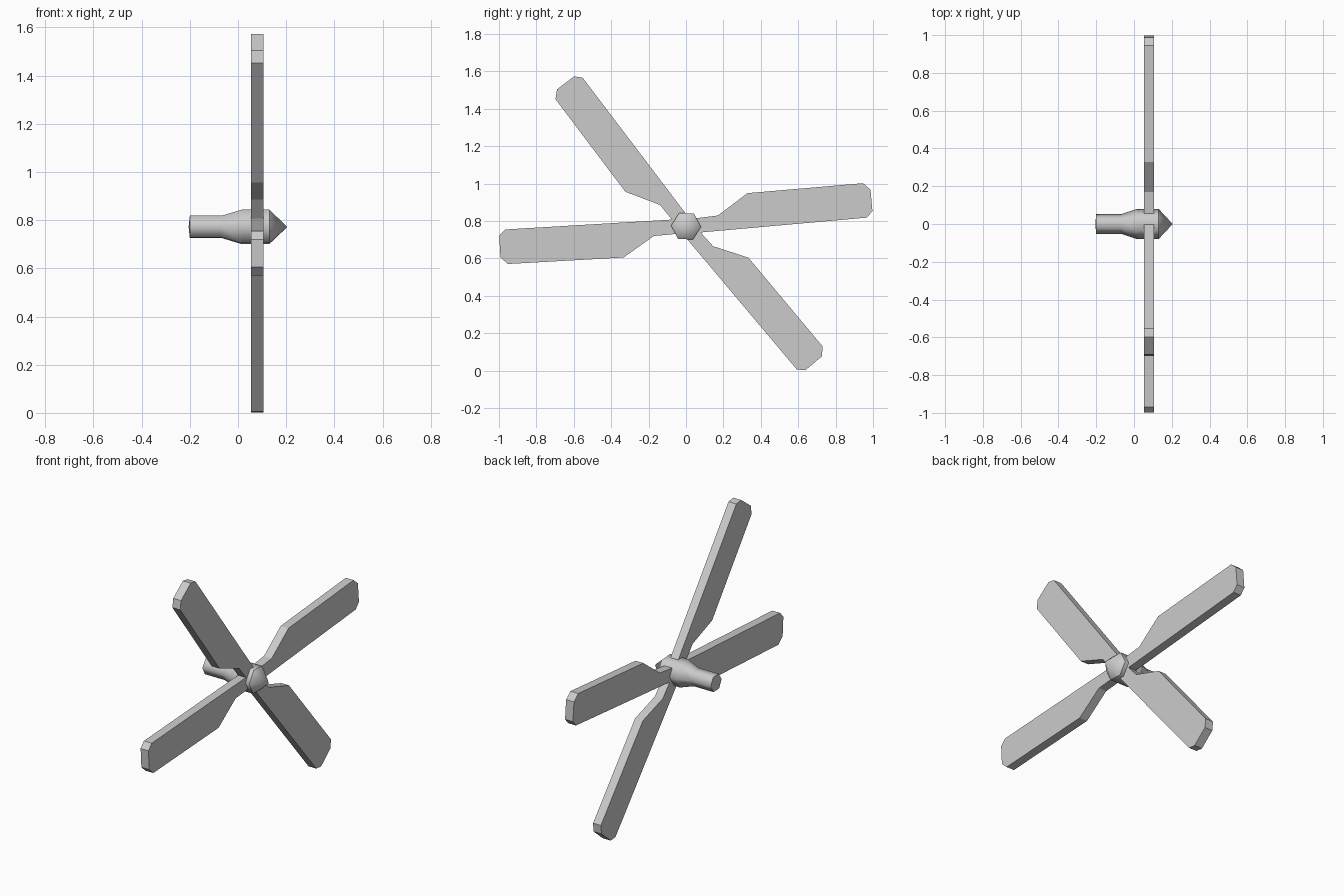
import bpy, bmesh, math
from mathutils import Matrix

cube = bpy.data.objects.get("Cube")
if cube:
    bpy.data.objects.remove(cube, do_unlink=True)

CENTRE_Z = 0.772

grey = bpy.data.materials.new("light grey")
grey.use_nodes = True
GREY = (0.6, 0.6, 0.6, 1)
grey.diffuse_color = GREY
grey.node_tree.nodes["Principled BSDF"].inputs["Base Color"].default_value = GREY


def finish(bm, name):
    """Turn the bmesh into a grey object standing at the rotor axis."""
    bmesh.ops.recalc_face_normals(bm, faces=bm.faces)
    mesh = bpy.data.meshes.new(name)
    bm.to_mesh(mesh)
    bm.free()
    mesh.materials.append(grey)
    obj = bpy.data.objects.new(name, mesh)
    obj.location.z = CENTRE_Z
    bpy.context.collection.objects.link(obj)
    return obj


# Hub: six-sided shaft, flared neck, hub body and pointed nose
def build_hub(sides=6):
    bm = bmesh.new()
    rings = []
    for x, radius in [(-0.2, 0.052), (-0.068, 0.052), (0.015, 0.08), (0.13, 0.08)]:
        ring = []
        for i in range(sides):
            a = math.tau * i / sides - math.radians(3)
            ring.append(bm.verts.new((x, radius * math.cos(a), radius * math.sin(a))))
        rings.append(ring)
    tail = bm.verts.new((-0.205, 0, 0))
    nose = bm.verts.new((0.205, 0, 0))
    for i in range(sides):
        j = (i + 1) % sides
        for a, b in zip(rings, rings[1:]):
            bm.faces.new((a[i], a[j], b[j], b[i]))
        bm.faces.new((tail, rings[0][j], rings[0][i]))
        bm.faces.new((nose, rings[-1][i], rings[-1][j]))
    for face in bm.faces:
        face.smooth = True
    # Smooth around the axis, sharp where the profile bends
    for edge in bm.edges:
        a, b = edge.verts
        edge.smooth = abs(a.co.x - b.co.x) > 0.001
    finish(bm, "hub")


# Blade: flat outline with a narrow root and clipped tip corners
OUTLINE = [(0, -0.04), (0.967, -0.04), (1.0, -0.008), (1.0, 0.107),
           (0.963, 0.145), (0.343, 0.147), (0.175, 0.042), (0, 0.036)]


def build_blade(name, degrees, back=0.053, front=0.105):
    bm = bmesh.new()
    face = bm.faces.new([bm.verts.new((back, u, v)) for u, v in OUTLINE])
    made = bmesh.ops.extrude_face_region(bm, geom=[face])["geom"]
    moved = [g for g in made if isinstance(g, bmesh.types.BMVert)]
    bmesh.ops.translate(bm, verts=moved, vec=(front - back, 0, 0))
    bm.transform(Matrix.Rotation(math.radians(degrees), 4, "X"))
    finish(bm, name)


build_hub()
for name, angle in [("back_blade", 5.1), ("upper_blade", 127.2),
                    ("front_blade", 183.4), ("lower_blade", -49.9)]:
    build_blade(name, angle)
